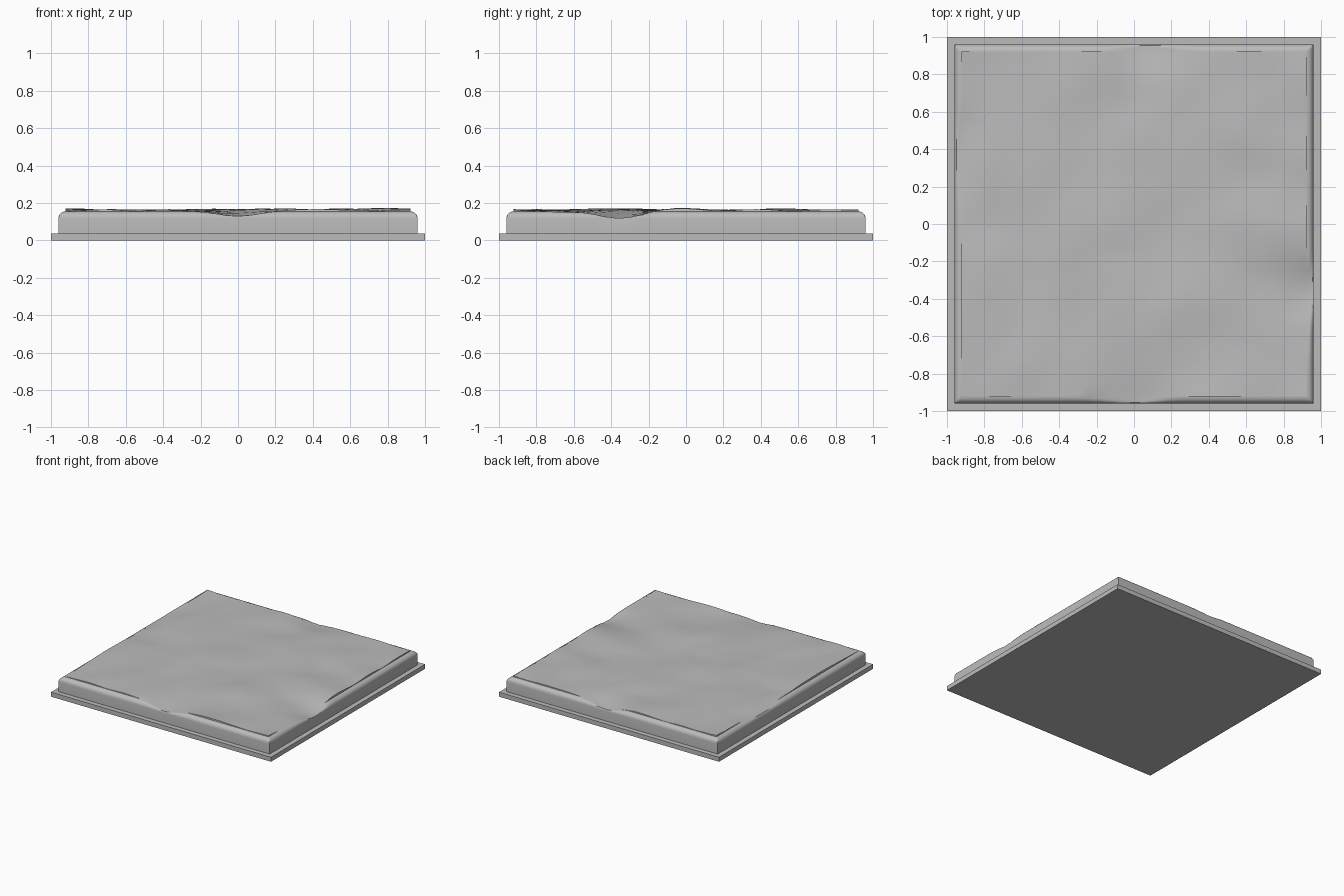
import bpy, bmesh, math
from mathutils import Vector, noise

cube = bpy.data.objects.get("Cube")
if cube:
    bpy.data.objects.remove(cube, do_unlink=True)

HALF = 0.96        # slab half width
BASE_H = 0.037     # plinth height
RIM_TOP = 0.155    # top of the rounded edge
RADIUS = 0.037     # edge rounding
CELLS = 30

stone = bpy.data.materials.new("stone_grey")
stone.use_nodes = True
stone.diffuse_color = (0.5, 0.5, 0.5, 1)
stone.node_tree.nodes["Principled BSDF"].inputs["Base Color"].default_value = (0.5, 0.5, 0.5, 1)

# Worn hollows: edge centre x, y, width along x, width along y, depth
HOLLOWS = [(0.0, -HALF, 0.15, 0.22, 0.034), (HALF, -0.34, 0.22, 0.16, 0.04),
           (0.04, HALF, 0.16, 0.15, 0.026), (-HALF, 0.3, 0.15, 0.28, 0.022)]


def worn_height(x, y):
    p = Vector((x * 3.3 + 5, y * 3.3 + 2, 0.4))
    z = 0.162 + 0.014 * noise.noise(p) + 0.004 * noise.noise(p * 2.3)
    for cx, cy, wx, wy, depth in HOLLOWS:
        z -= depth * math.exp(-((x - cx) / wx) ** 2 - ((y - cy) / wy) ** 2)
    return z


def slab_height(x, y):
    d = HALF - max(abs(x), abs(y))
    top = worn_height(x, y)
    if d > RADIUS + 0.0005:
        return top
    rim = RIM_TOP - RADIUS + math.sqrt(max(0, RADIUS ** 2 - (RADIUS - d) ** 2))
    return min(rim, top)


def finish(name, bm):
    bmesh.ops.recalc_face_normals(bm, faces=bm.faces)
    mesh = bpy.data.meshes.new(name)
    bm.to_mesh(mesh)
    bm.free()
    mesh.materials.append(stone)
    obj = bpy.data.objects.new(name, mesh)
    bpy.context.collection.objects.link(obj)
    return obj


# Flat plinth
bm = bmesh.new()
bmesh.ops.create_cube(bm, size=1)
bmesh.ops.scale(bm, vec=(2, 2, BASE_H), verts=bm.verts)
bmesh.ops.translate(bm, vec=(0, 0, BASE_H / 2), verts=bm.verts)
finish("base_plinth", bm)

# Grid lines: fine steps over the rounded rim, even steps inside
rim_steps = [HALF - RADIUS * (1 - math.cos(i * math.pi / 12)) for i in range(7)]
inner = HALF - RADIUS - 0.001
middle = [-inner + 2 * inner * i / CELLS for i in range(CELLS + 1)]
lines = [-v for v in rim_steps] + middle + rim_steps[::-1]

# Stone slab with worn top, rounded rim and straight walls
bm = bmesh.new()
rows = [[bm.verts.new((x, y, slab_height(x, y))) for x in lines] for y in lines]
for a, b in zip(rows, rows[1:]):
    for i in range(len(lines) - 1):
        bm.faces.new((a[i], a[i + 1], b[i + 1], b[i]))
border = [e for e in bm.edges if e.is_boundary]
walls = bmesh.ops.extrude_edge_only(bm, edges=border)["geom"]
for v in walls:
    if isinstance(v, bmesh.types.BMVert):
        v.co.z = BASE_H
bmesh.ops.holes_fill(bm, edges=[e for e in bm.edges if e.is_boundary], sides=0)
slab = finish("stone_slab", bm)

bpy.ops.object.select_all(action="DESELECT")
slab.select_set(True)
bpy.context.view_layer.objects.active = slab
bpy.ops.object.shade_smooth_by_angle(angle=math.radians(35))
